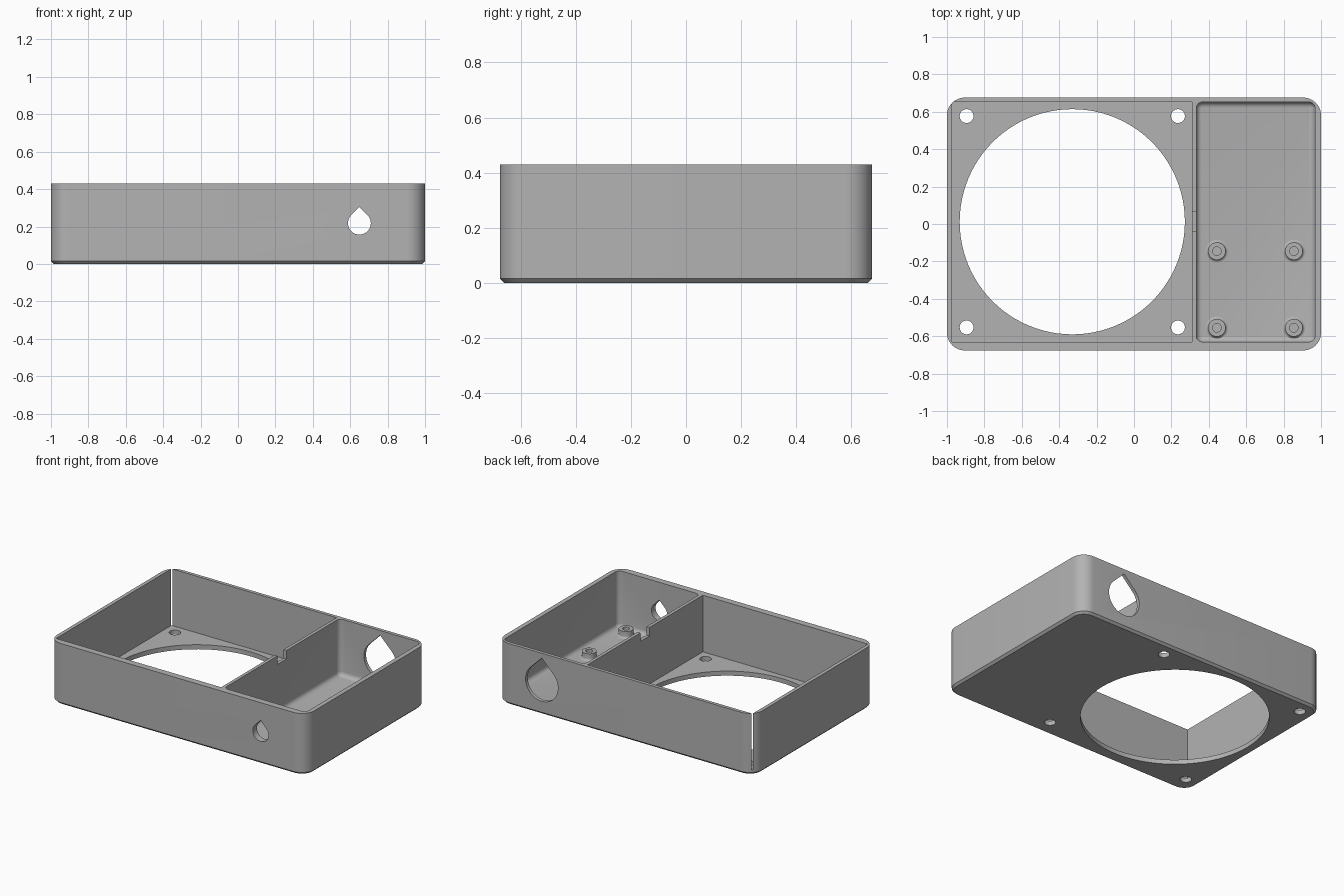
import bpy, bmesh, math
from mathutils import Vector

cube = bpy.data.objects.get("Cube")
if cube:
    bpy.data.objects.remove(cube, do_unlink=True)

grey = bpy.data.materials.new("matte_grey")
grey.use_nodes = True
COLOUR = (0.45, 0.45, 0.45, 1)
grey.diffuse_color = COLOUR
grey.node_tree.nodes["Principled BSDF"].inputs["Base Color"].default_value = COLOUR

HEIGHT, FLOOR = 0.43, 0.032


def to_object(bm, name):
    bmesh.ops.recalc_face_normals(bm, faces=bm.faces)
    mesh = bpy.data.meshes.new(name)
    bm.to_mesh(mesh)
    bm.free()
    mesh.materials.append(grey)
    ob = bpy.data.objects.new(name, mesh)
    bpy.context.collection.objects.link(ob)
    return ob


def prism(name, points, depth):
    """Extrude a closed outline along the vector depth."""
    bm = bmesh.new()
    face = bm.faces.new([bm.verts.new(p) for p in points])
    new = bmesh.ops.extrude_face_region(bm, geom=[face])["geom"]
    bmesh.ops.translate(bm, vec=depth, verts=[v for v in new if isinstance(v, bmesh.types.BMVert)])
    return to_object(bm, name)


def box(name, low, high, corner=0, foot=0, foot_segments=1):
    """Box with rounded upright corners and a bevelled bottom rim."""
    bm = bmesh.new()
    bmesh.ops.create_cube(bm, size=1)
    low, high = Vector(low), Vector(high)
    for v in bm.verts:
        v.co = (low + high) / 2 + v.co * (high - low)
    if corner:
        upright = [e for e in bm.edges if abs(e.verts[0].co.z - e.verts[1].co.z) > 0.01]
        bmesh.ops.bevel(bm, geom=upright, offset=corner, segments=10, profile=0.5, affect='EDGES')
    if foot:
        rim = [e for e in bm.edges if all(abs(v.co.z - low.z) < 1e-5 for v in e.verts)]
        bmesh.ops.bevel(bm, geom=rim, offset=foot, segments=foot_segments, profile=0.5, affect='EDGES')
    return to_object(bm, name)


def cylinder(name, x, y, radius, sides):
    ring = [(x + radius * math.cos(math.tau * i / sides),
             y + radius * math.sin(math.tau * i / sides), -0.1) for i in range(sides)]
    return prism(name, ring, (0, 0, 0.25))


def teardrop(name, x, z, radius, y, depth):
    """Round hole with a pointed roof, running along y."""
    arc = [math.radians(135 + 270 * i / 36) for i in range(37)]
    pts = [(x + radius * math.cos(a), y, z + radius * math.sin(a)) for a in arc]
    pts.append((x, y, z + radius * math.sqrt(2)))
    return prism(name, pts, (0, depth, 0))


# Outer shell with rounded corners and a chamfered underside
case = box("case", (-1, -0.676, 0), (1, 0.676, HEIGHT), corner=0.095, foot=0.015)

# Pockets, partition notch and openings
FAN_X, FAN_Y, SCREW = -0.33, 0.012, 0.565
cutters = [
    box("fan_bay_cut", (-0.974, -0.63, FLOOR), (0.31, 0.652, 0.6)),
    box("board_bay_cut", (0.333, -0.63, FLOOR), (0.968, 0.652, 0.6), 0.033, 0.031, 5),
    box("notch_cut", (0.28, -0.037, HEIGHT - 0.06), (0.36, 0.063, 0.6)),
    cylinder("fan_opening_cut", FAN_X, FAN_Y, 0.602, 96),
    teardrop("front_cable_cut", 0.649, 0.218, 0.061, -0.8, 0.3),
    teardrop("back_cable_cut", 0.649, 0.218, 0.126, 0.6, 0.2),
]
for sx in (-1, 1):
    for sy in (-1, 1):
        cutters.append(cylinder("screw_hole_cut", FAN_X + sx * SCREW, FAN_Y + sy * SCREW, 0.037, 32))

for cutter in cutters:
    mod = case.modifiers.new(cutter.name, 'BOOLEAN')
    mod.operation, mod.solver, mod.object = 'DIFFERENCE', 'EXACT', cutter
    cutter.hide_render = True

# Bake the cuts and drop the cutters
bpy.context.view_layer.update()
baked = bpy.data.meshes.new_from_object(case.evaluated_get(bpy.context.evaluated_depsgraph_get()))
case.modifiers.clear()
case.data = baked
for cutter in cutters:
    bpy.data.objects.remove(cutter, do_unlink=True)


def standoff(name, x, y):
    """Hollow post with a small fillet at its foot."""
    top, outer, bore, fillet = FLOOR + 0.047, 0.047, 0.023, 0.014
    profile = [(0, FLOOR + 0.002), (bore, FLOOR + 0.002), (bore, top), (outer, top)]
    for i in range(5):
        a = math.radians(90 * i / 4)
        profile.append((outer + fillet * (1 - math.cos(a)), FLOOR + fillet * (1 - math.sin(a))))
    profile[4:] = reversed(sorted(profile[4:], key=lambda p: p[1]))
    profile += [(outer + fillet, FLOOR - 0.005), (0, FLOOR - 0.005)]
    bm = bmesh.new()
    verts = [bm.verts.new((x + r, y, z)) for r, z in profile]
    edges = [bm.edges.new(pair) for pair in zip(verts, verts[1:])]
    bmesh.ops.spin(bm, geom=verts + edges, cent=(x, y, 0), axis=(0, 0, 1),
                   angle=math.tau, steps=32, use_merge=True)
    bmesh.ops.remove_doubles(bm, verts=bm.verts, dist=1e-5)
    return to_object(bm, name)


# Circuit board posts
parts = [case]
for side, x in (("right", 0.443), ("left", 0.855)):
    for end, y in (("front", -0.555), ("back", -0.145)):
        parts.append(standoff(f"standoff_{end}_{side}", x, y))

bpy.ops.object.select_all(action='DESELECT')
for ob in parts:
    ob.select_set(True)
bpy.context.view_layer.objects.active = case
bpy.ops.object.shade_smooth_by_angle(angle=math.radians(30))
